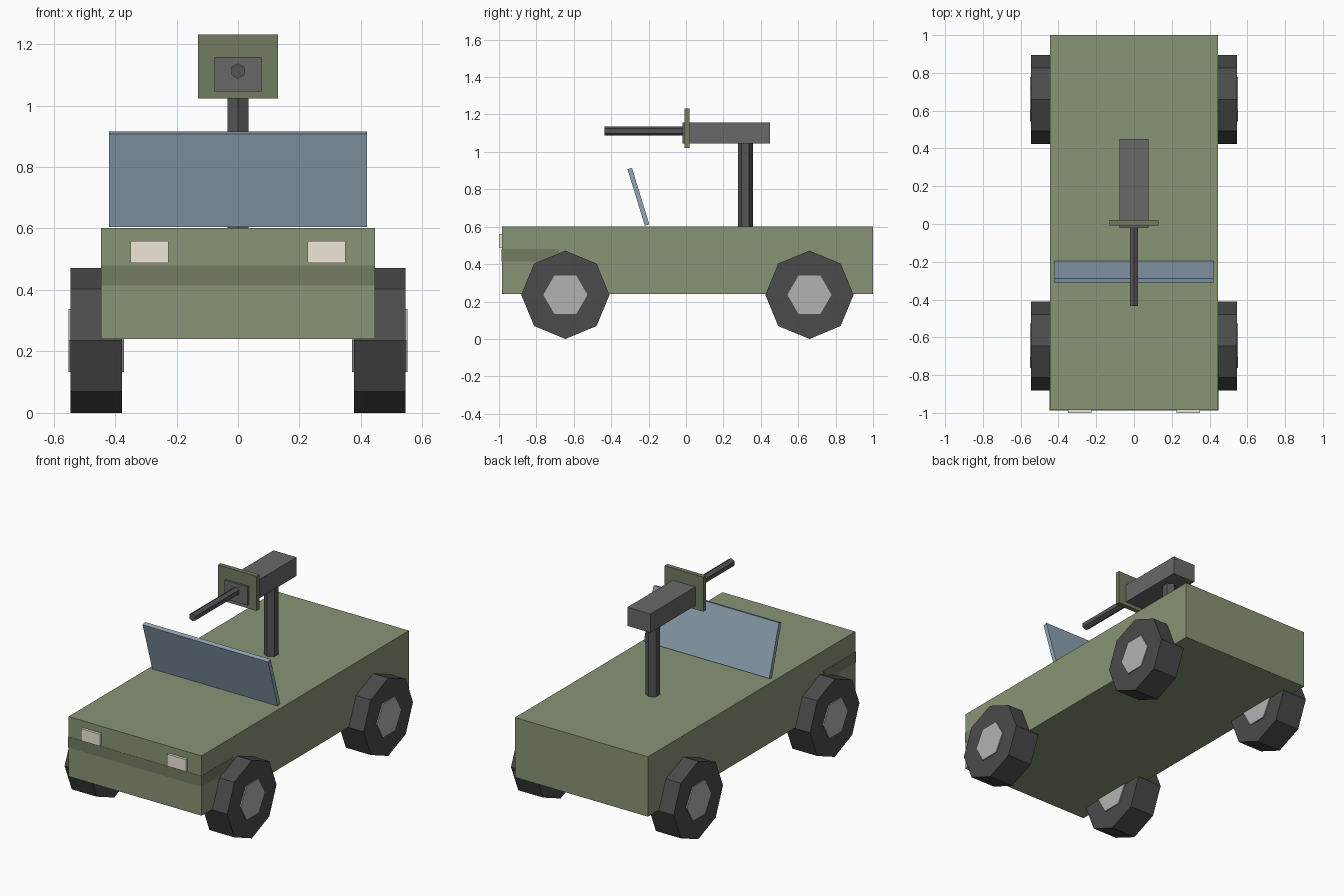
import bpy
from math import radians, pi

if "Cube" in bpy.data.objects:
    bpy.data.objects.remove(bpy.data.objects["Cube"])


def mat(name, r, g, b):
    m = bpy.data.materials.new(name)
    m.diffuse_color = (r, g, b, 1)
    m.use_nodes = True
    m.node_tree.nodes["Principled BSDF"].inputs["Base Color"].default_value = m.diffuse_color
    return m


OLIVE = mat("olive", 0.25, 0.30, 0.18)
DARK_OLIVE = mat("dark_olive", 0.17, 0.20, 0.12)
RUBBER = mat("rubber", 0.07, 0.07, 0.07)
STEEL = mat("steel", 0.14, 0.14, 0.14)
DARK_STEEL = mat("dark_steel", 0.09, 0.09, 0.09)
HUB = mat("hub_grey", 0.45, 0.45, 0.45)
GLASS = mat("glass", 0.28, 0.38, 0.47)
LAMP = mat("lamp", 0.85, 0.80, 0.68)


def box(name, lo, hi, m, rx=0):
    size = [b - a for a, b in zip(lo, hi)]
    bpy.ops.mesh.primitive_cube_add(size=1, location=[(a + b) / 2 for a, b in zip(lo, hi)])
    o = bpy.context.object
    o.name = name
    o.scale = size
    o.rotation_euler = (rx, 0, 0)
    o.data.materials.append(m)
    return o


def cyl(name, sides, r, length, loc, m, rot=(0, 0, 0)):
    bpy.ops.mesh.primitive_cylinder_add(vertices=sides, radius=r, depth=length,
                                        location=loc, rotation=rot)
    o = bpy.context.object
    o.name = name
    o.data.materials.append(m)
    return o


# Body and darker nose band
box("body", (-0.445, -0.985, 0.24), (0.445, 1.0, 0.602), OLIVE)
box("nose_band", (-0.4465, -0.9865, 0.415), (0.4465, -0.68, 0.48), DARK_OLIVE)

# Raked windshield
box("windshield", (-0.42, -0.267, 0.602), (0.42, -0.242, 0.918), GLASS, radians(17))

# Headlights, wheels and hubs
for side, s in (("left", -1), ("right", 1)):
    x = s * 0.288
    box(side + "_headlight", (x - 0.0625, -1.0, 0.487), (x + 0.0625, -0.97, 0.56), LAMP)
    for end, y in (("front", -0.645), ("rear", 0.66)):
        loc = (s * 0.461, y, 0.236)
        cyl(f"{end}_{side}_wheel", 8, 0.236, 0.167, loc, RUBBER, (0, pi / 2, 0))
        cyl(f"{end}_{side}_hub", 6, 0.118, 0.18, loc, HUB, (0, pi / 2, 0))

# Gun mount, receiver, shield and barrel
cyl("gun_post", 6, 0.04, 0.48, (0, 0.318, 0.83), DARK_STEEL)
box("gun_receiver", (-0.077, -0.02, 1.045), (0.077, 0.45, 1.158), STEEL)
box("gun_shield", (-0.13, -0.007, 1.022), (0.13, 0.02, 1.231), DARK_OLIVE)
cyl("gun_barrel", 6, 0.025, 0.46, (0, -0.205, 1.112), DARK_STEEL, (pi / 2, 0, 0))
